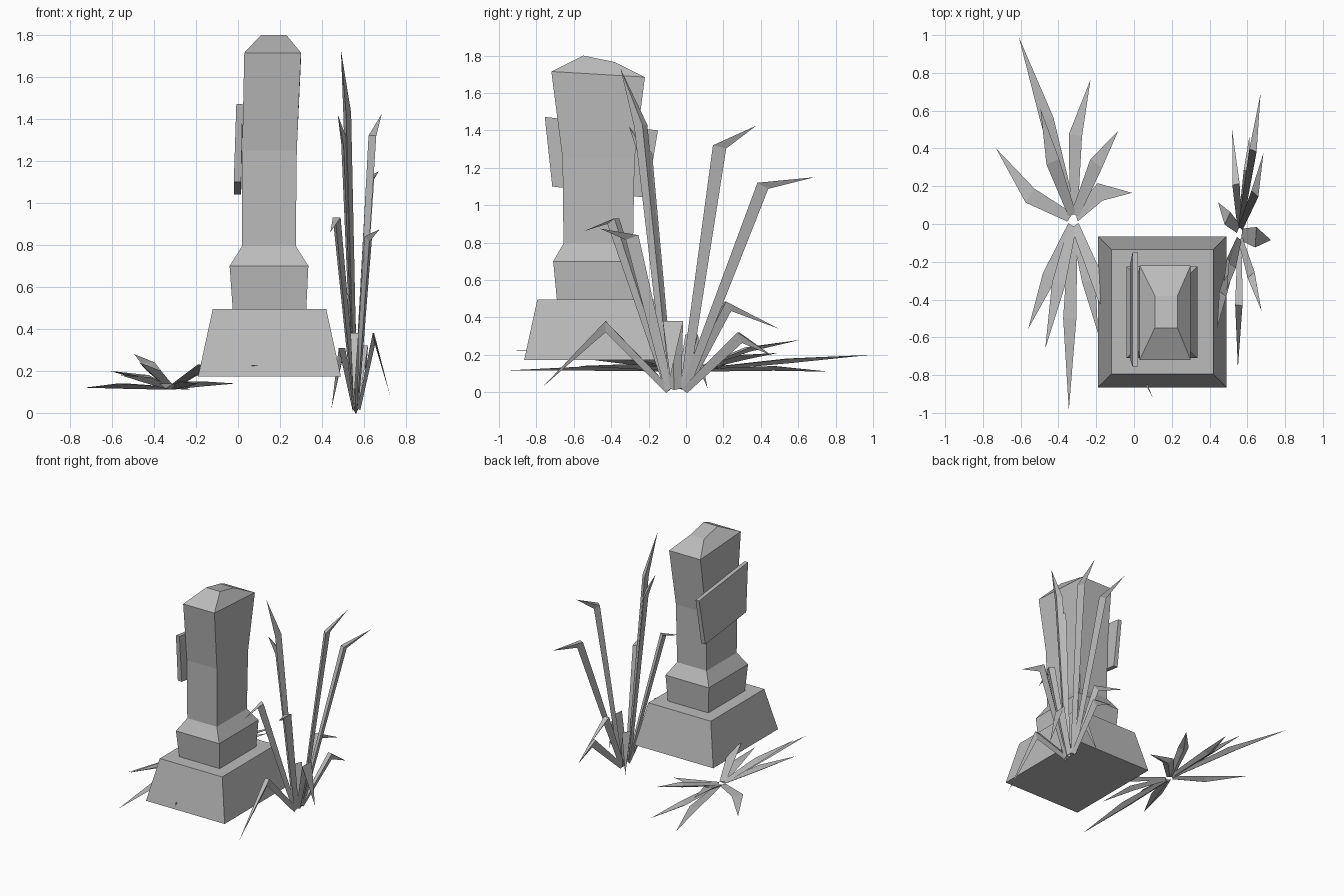
import bpy
from mathutils import Vector

cube = bpy.data.objects.get("Cube")
if cube:
    bpy.data.objects.remove(cube)

stone_grey = bpy.data.materials.new("plain grey")
stone_grey.use_nodes = True
COLOUR = (0.5, 0.5, 0.5, 1)
stone_grey.diffuse_color = COLOUR
bsdf = next(n for n in stone_grey.node_tree.nodes if n.type == "BSDF_PRINCIPLED")
bsdf.inputs["Base Color"].default_value = COLOUR
bsdf.inputs["Roughness"].default_value = 0.9


def make_object(name, verts, faces):
    """Flat-shaded mesh object with outward normals."""
    import bmesh
    mesh = bpy.data.meshes.new(name)
    mesh.from_pydata(verts, [], faces)
    bm = bmesh.new()
    bm.from_mesh(mesh)
    bmesh.ops.recalc_face_normals(bm, faces=bm.faces)
    bm.to_mesh(mesh)
    bm.free()
    mesh.materials.append(stone_grey)
    obj = bpy.data.objects.new(name, mesh)
    bpy.context.collection.objects.link(obj)
    return obj


def loft(name, rings):
    """Stack of rectangles: x range, y range, height at the front and back."""
    verts, faces = [], []
    for x0, x1, y0, y1, z_front, z_back in rings:
        verts += [(x0, y0, z_front), (x1, y0, z_front),
                  (x1, y1, z_back), (x0, y1, z_back)]
    for r in range(len(rings) - 1):
        a = r * 4
        for i in range(4):
            j = (i + 1) % 4
            faces.append((a + i, a + j, a + 4 + j, a + 4 + i))
    last = len(verts) - 4
    faces += [(3, 2, 1, 0), tuple(range(last, last + 4))]
    return make_object(name, verts, faces)


# Tapered foundation block
loft("foundation", [
    (-0.19, 0.49, -0.865, -0.065, 0.173, 0.173),
    (-0.12, 0.42, -0.795, -0.135, 0.495, 0.495),
])

# Pillar: plinth, waisted shaft and sloping cap
loft("pillar", [
    (-0.025, 0.325, -0.69, -0.24, 0.49, 0.49),
    (-0.04, 0.335, -0.71, -0.225, 0.70, 0.70),
    (0.02, 0.275, -0.655, -0.283, 0.795, 0.795),
    (0.02, 0.28, -0.66, -0.275, 1.25, 1.25),
    (0.03, 0.30, -0.72, -0.22, 1.715, 1.685),
    (0.11, 0.23, -0.55, -0.38, 1.80, 1.765),
])

# Crooked plaque hung on the pillar's right side
loft("plaque", [
    (-0.02, 0.015, -0.715, -0.21, 1.10, 1.04),
    (-0.008, 0.022, -0.755, -0.15, 1.472, 1.40),
])


def blade(verts, faces, root, bend, tip, width, depth, squash):
    """Folded leaf with a triangular section, widest at the bend."""
    root, bend, tip = Vector(root), Vector(bend), Vector(tip)
    out = Vector((tip.x - root.x, tip.y - root.y, 0)).normalized()
    side = Vector((-out.y, out.x, 0))
    start = len(verts)
    for point, along, size in ((root, bend - root, 0.6), (bend, tip - root, 1)):
        under = along.normalized().cross(side)
        if under.z > 0:
            under = -under
        half = side * width * size / 2
        half.x *= squash
        keel = under * depth * size
        keel.x *= squash
        verts += [tuple(point + half), tuple(point - half), tuple(point + keel)]
    verts.append(tuple(tip))
    for i in range(3):
        j = (i + 1) % 3
        faces.append((start + i, start + j, start + 3 + j, start + 3 + i))
        faces.append((start + 3 + i, start + 3 + j, start + 6))
    faces.append((start + 2, start + 1, start))


def plant(name, root, leaves, width, depth, squash, spread):
    verts, faces = [], []
    for bend, tip in leaves:
        # Roots fan out slightly toward each leaf's own side
        out = Vector((bend[0] - root[0], bend[1] - root[1], 0)).normalized()
        foot = Vector(root) + Vector((out.x * squash, out.y, 0)) * spread
        blade(verts, faces, foot, bend, tip, width, depth, squash)
    return make_object(name, verts, faces)


# Tall grass on the left: each leaf has a bend and a tip
tall_leaves = [
    ((0.52, -0.22, 1.43), (0.49, -0.35, 1.73)),
    ((0.51, -0.20, 1.28), (0.475, -0.305, 1.42)),
    ((0.64, 0.16, 1.32), (0.685, 0.375, 1.425)),
    ((0.63, 0.39, 1.12), (0.67, 0.69, 1.15)),
    ((0.47, -0.37, 0.93), (0.44, -0.55, 0.86)),
    ((0.62, -0.27, 0.84), (0.675, -0.46, 0.875)),
    ((0.555, -0.43, 0.38), (0.55, -0.765, 0.03)),
    ((0.54, 0.21, 0.485), (0.52, 0.495, 0.34)),
    ((0.60, 0.28, 0.32), (0.61, 0.46, 0.195)),
    ((0.645, -0.07, 0.38), (0.725, -0.085, 0.08)),
    ((0.495, 0.03, 0.31), (0.445, 0.115, 0.02)),
]
plant("tall_grass", (0.56, -0.05, 0.02), tall_leaves, 0.11, 0.06, 0.35, 0.03)

# Low spreading grass on the right
low_leaves = [
    ((-0.46, 0.55, 0.18), (-0.61, 0.99, 0.2)),
    ((-0.43, 0.33, 0.24), (-0.495, 0.61, 0.28)),
    ((-0.31, 0.47, 0.14), (-0.23, 0.765, 0.11)),
    ((-0.2, 0.32, 0.2), (-0.085, 0.49, 0.21)),
    ((-0.18, 0.17, 0.15), (-0.01, 0.165, 0.14)),
    ((-0.55, 0.15, 0.14), (-0.73, 0.4, 0.12)),
    ((-0.45, -0.28, 0.17), (-0.56, -0.555, 0.18)),
    ((-0.4, -0.32, 0.2), (-0.47, -0.66, 0.24)),
    ((-0.34, -0.5, 0.14), (-0.345, -0.985, 0.115)),
    ((-0.24, -0.3, 0.15), (-0.19, -0.58, 0.14)),
    ((-0.16, -0.38, 0.23), (0.1, -0.92, 0.225)),
]
plant("low_grass", (-0.32, 0.02, 0.125), low_leaves, 0.1, 0.025, 0.7, 0.03)
